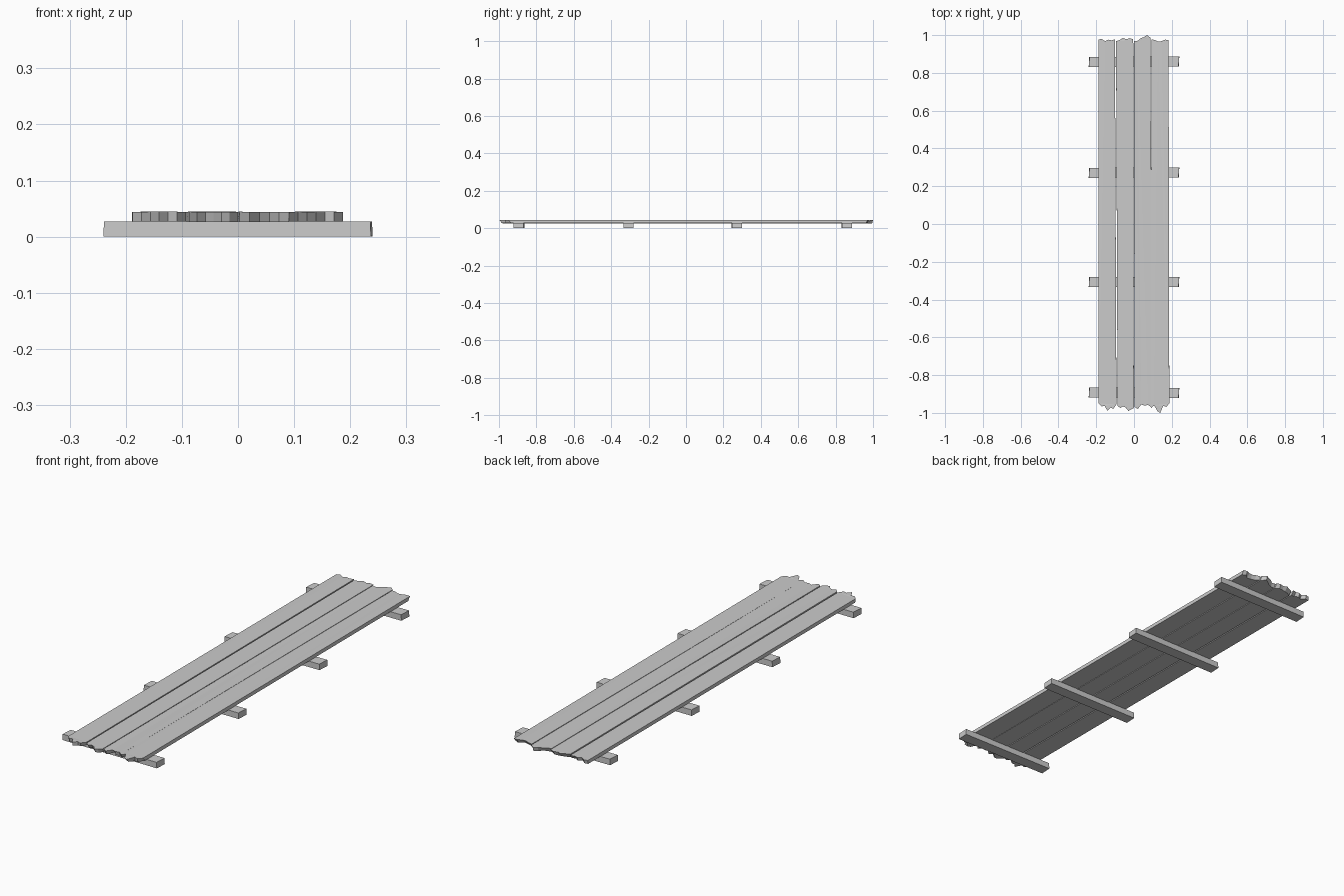
import bpy, bmesh, random

if "Cube" in bpy.data.objects:
    bpy.data.objects.remove(bpy.data.objects["Cube"])

random.seed(4)


def prism(name, lower, upper):
    """Closed solid between two matching (x, y, z) outlines."""
    bm = bmesh.new()
    lo = [bm.verts.new(p) for p in lower]
    up = [bm.verts.new(p) for p in upper]
    n = len(lo)
    bm.faces.new(up)
    bm.faces.new(lo[::-1])
    for i in range(n):
        j = (i + 1) % n
        bm.faces.new((lo[i], lo[j], up[j], up[i]))
    bmesh.ops.recalc_face_normals(bm, faces=bm.faces)
    bmesh.ops.triangulate(bm, faces=[f for f in bm.faces if len(f.verts) > 4])
    mesh = bpy.data.meshes.new(name)
    bm.to_mesh(mesh)
    bm.free()
    obj = bpy.data.objects.new(name, mesh)
    bpy.context.collection.objects.link(obj)
    return obj


def plank(name, front, back, front_x, back_x, z0=0.027, z1=0.044):
    """Board with splintered ends; front/back list the end heights left to right."""
    def spread(ys, xs):
        return [(xs[0] + (xs[1] - xs[0]) * i / (len(ys) - 1), y)
                for i, y in enumerate(ys)]
    outline = spread(front, front_x) + spread(back, back_x)[::-1]
    # Underside splinters stop a little shorter than the top ones
    lower = [(x, y - (1 if y > 0 else -1) * random.uniform(0, 0.018), z0)
             for x, y in outline]
    upper = [(x, y, z1 + random.uniform(-0.0006, 0.0006)) for x, y in outline]
    return prism(name, lower, upper)


# Four deck planks
plank("plank_left", [-0.950, -0.966, -0.962, -0.990, -0.972, -0.978, -0.955],
      [0.976, 0.980, 0.968, 0.976, 0.972, 0.978], (-0.188, -0.093), (-0.189, -0.101))
plank("plank_mid_left", [-0.962, -0.975, -0.966, -0.972, -0.990, -0.982, -0.975],
      [0.968, 0.974, 0.985, 0.978, 0.984, 0.978], (-0.087, -0.001), (-0.095, -0.004), z0=0.026)
plank("plank_mid_right", [-0.968, -0.980, -0.955, -0.962, -0.958, -0.970],
      [0.970, 0.968, 0.982, 0.990, 1.0, 0.985], (0.003, 0.091), (-0.001, 0.088), z0=0.026)
plank("plank_right", [-0.975, -0.960, -0.990, -1.0, -0.962, -0.968, -0.950],
      [0.978, 0.974, 0.966, 0.968, 0.976, 0.974], (0.091, 0.187), (0.0915, 0.183), z1=0.0445)

# Cross battens beneath the deck, with slightly uneven sawn ends
for k, y in enumerate((-0.893, -0.308, 0.272, 0.859)):
    w = 0.0265
    t = random.uniform(-0.002, 0.002)
    ends = [(-0.24, y - w + t), (0.237, y - w - t), (0.24, y + w - t), (-0.237, y + w + t)]
    prism(f"cross_batten_{k + 1}",
          [(x, yy * 1.0, 0.0) for x, yy in ends],
          [(x * 0.995, yy, 0.027) for x, yy in ends])
